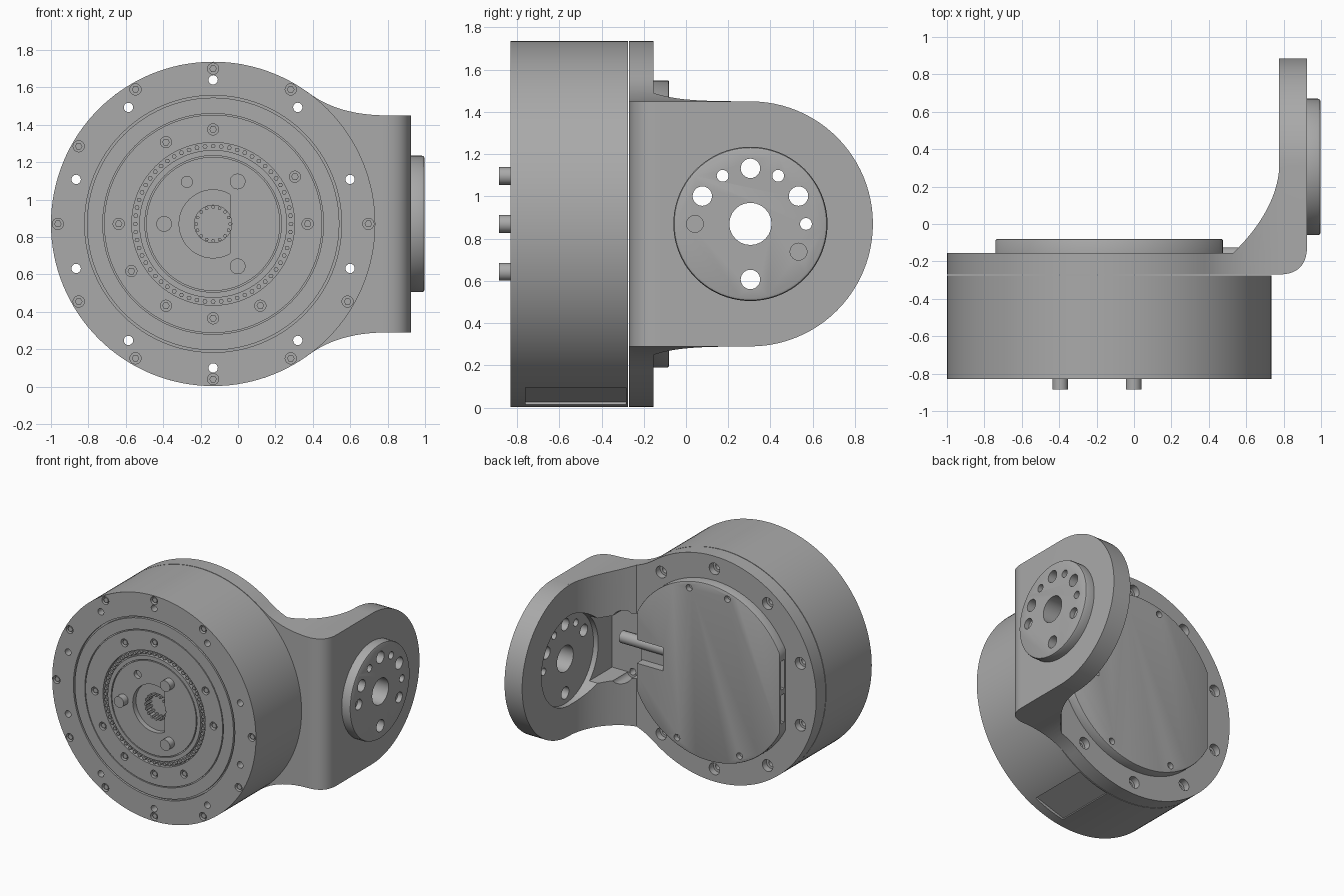
import bpy, bmesh
from math import sin, cos, radians, pi
from mathutils import Vector

if "Cube" in bpy.data.objects:
    bpy.data.objects.remove(bpy.data.objects["Cube"])

grey = bpy.data.materials.new("machined grey")
grey.use_nodes = True
grey.diffuse_color = (0.4, 0.4, 0.4, 1)
grey.node_tree.nodes["Principled BSDF"].inputs["Base Color"].default_value = grey.diffuse_color

CX, CZ, R = -0.133, 0.87, 0.867      # drum axis and radius
FRONT, SEAM, BACK = -0.83, -0.27, -0.155
ARM_Y, ARM_IN, ARM_OUT = 0.305, 0.775, 0.925


def prism(name, pts, axis, lo, hi, bevel=0):
    """Extrude a 2D outline along an axis."""
    place = {"x": lambda u, v, t: (t, u, v), "y": lambda u, v, t: (u, t, v),
             "z": lambda u, v, t: (u, v, t)}[axis]
    bm = bmesh.new()
    base = bm.faces.new([bm.verts.new(place(u, v, lo)) for u, v in pts])
    top = bmesh.ops.extrude_face_region(bm, geom=[base])["geom"]
    verts = [g for g in top if isinstance(g, bmesh.types.BMVert)]
    bmesh.ops.translate(bm, verts=verts, vec=Vector(place(0, 0, hi - lo)))
    if bevel:
        rim = {e for v in verts for e in v.link_edges if all(w in verts for w in e.verts)}
        bmesh.ops.bevel(bm, geom=list(rim), offset=bevel, segments=2, profile=0.5, affect="EDGES")
    bmesh.ops.recalc_face_normals(bm, faces=bm.faces)
    mesh = bpy.data.meshes.new(name)
    bm.to_mesh(mesh)
    bm.free()
    mesh.materials.append(grey)
    ob = bpy.data.objects.new(name, mesh)
    bpy.context.collection.objects.link(ob)
    return ob


def polar(r, deg, c=(CX, CZ)):
    return (c[0] + r * cos(radians(deg)), c[1] + r * sin(radians(deg)))


def circle(r, c=(CX, CZ), n=24):
    return [polar(r, 360 * i / n, c) for i in range(n)]


def box(u0, u1, v0, v1):
    return [(u0, v0), (u1, v0), (u1, v1), (u0, v1)]


def bezier(a, b, c, n=14):
    a, b, c = Vector(a), Vector(b), Vector(c)
    return [tuple(a * (1 - t) ** 2 + b * 2 * t * (1 - t) + c * t * t)
            for t in (i / n for i in range(n + 1))]


def join(name, parts):
    bm = bmesh.new()
    for p in parts:
        bm.from_mesh(p.data)
        bpy.data.objects.remove(p)
    mesh = bpy.data.meshes.new(name)
    bm.to_mesh(mesh)
    bm.free()
    mesh.materials.append(grey)
    ob = bpy.data.objects.new(name, mesh)
    bpy.context.collection.objects.link(ob)
    return ob


def cut(ob, *cutters, op="DIFFERENCE"):
    """Boolean with the joined cutters, then bake the result."""
    tool = join("cutter", cutters)
    mod = ob.modifiers.new("cut", "BOOLEAN")
    mod.operation, mod.solver, mod.object = op, "EXACT", tool
    graph = bpy.context.evaluated_depsgraph_get()
    mesh = bpy.data.meshes.new_from_object(ob.evaluated_get(graph))
    ob.modifiers.clear()
    ob.data = mesh
    bpy.data.objects.remove(tool)


def ring(name, outer, inner, lo, hi):
    ob = prism(name, circle(outer, n=96), "y", lo, hi)
    cut(ob, prism("core", circle(inner, n=96), "y", lo - 0.1, hi + 0.1))
    return ob


def holes(r, pitch, angles, lo, hi, n=16):
    return [prism("hole", circle(r, polar(pitch, a), n), "y", lo, hi) for a in angles]


mount_angles = range(18, 378, 36)
rim_angles = [a for a in range(0, 360, 30) if a != 30]
inner_angles = [0, 30, 90, 120, 180, 210, 240, 270, 300]

# Motor drum with grooves, bolt holes and central recess
drum = prism("motor_drum", circle(R, n=128), "y", FRONT, SEAM - 0.005)
cut(drum, ring("groove", 0.687, 0.675, FRONT - 0.1, FRONT + 0.02),
    ring("groove", 0.59, 0.583, FRONT - 0.1, FRONT + 0.01),
    ring("groove", 0.435, 0.395, FRONT - 0.1, FRONT + 0.03),
    ring("groove", 0.365, 0.358, FRONT - 0.1, FRONT + 0.012))
cut(drum, *holes(0.025, 0.77, mount_angles, -1, 0),
    *holes(0.03, 0.83, rim_angles, -1, FRONT + 0.03),
    *holes(0.03, 0.505, inner_angles, -1, FRONT + 0.03),
    *holes(0.03, 0.265, [122], -1, FRONT + 0.03))
flat_x = CX + 0.09
recess = [p for p in circle(0.182, n=48) if p[0] < flat_x]
recess.sort(key=lambda p: (p[1] >= CZ, p[0] if p[1] < CZ else -p[0]))
recess = [(flat_x, CZ - 0.158)] + sorted(
    [p for p in recess if p[1] < CZ], key=lambda p: -p[0]) + sorted(
    [p for p in recess if p[1] >= CZ], key=lambda p: p[0]) + [(flat_x, CZ + 0.158)]
cut(drum, prism("recess", recess, "y", -1, FRONT + 0.04))
cut(drum, prism("bore", circle(0.1, n=32), "y", -1, FRONT + 0.09))

# Shallow flat pocket low on the drum side
pocket_dir, side_dir = Vector(polar(1, 288, (0, 0))), Vector(polar(1, 18, (0, 0)))
flat = [tuple(Vector((CX, CZ)) + pocket_dir * d + side_dir * s)
        for d, s in ((0.845, -0.13), (0.845, 0.13), (0.95, 0.13), (0.95, -0.13))]
cut(drum, prism("flat", flat, "y", -0.76, -0.285))

# Bearing teeth, hub teeth and screws
teeth = []
for count, r, half, lo, hi in ((60, 0.416, 0.013, FRONT + 0.002, FRONT + 0.05),
                               (16, 0.09, 0.01, FRONT + 0.02, FRONT + 0.1)):
    for i in range(count):
        a = 360 * i / count
        teeth.append(prism("tooth", circle(half, polar(r, a), 6), "y", lo, hi))
join("bearing_teeth", teeth)
join("face_screws", holes(0.02, 0.83, rim_angles, FRONT + 0.008, FRONT + 0.05, 6)
     + holes(0.02, 0.505, inner_angles, FRONT + 0.008, FRONT + 0.05, 6))

# Three drive pins
pins = join("drive_pins", [prism("pin", circle(0.042, polar(0.262, a)), "y", FRONT + 0.02, -0.885)
                           for a in (60, 180, 300)])

# Bracket: L section trimmed by its front and side outlines
section = [(-1.1, SEAM)] + bezier((ARM_OUT - 0.15, SEAM), (ARM_OUT, SEAM), (ARM_OUT, SEAM + 0.15)) \
    + [(ARM_OUT, 1), (ARM_IN, 1)] \
    + bezier((ARM_IN, 0.28), (0.75, 0.06), (0.53, BACK), 20) + [(-1.1, BACK)]
bracket = prism("bracket", section, "z", -0.1, 1.9)
half = 0.58
upper = bezier(polar(R, 54), (0.537, CZ + half), (0.8, CZ + half)) + [(1.2, CZ + half)]
lower = [(x, 2 * CZ - z) for x, z in reversed(upper)]
outline = upper + lower + [polar(R, -54 - i * 252 / 90) for i in range(1, 90)]
cut(bracket, prism("front_trim", outline, "y", -0.5, 1.2), op="INTERSECT")
side = [(-0.5, -0.3), (ARM_Y - 0.01, -0.3)] \
    + [polar(half, -90 + i * 180 / 48, (ARM_Y, CZ)) for i in range(49)] \
    + [(ARM_Y - 0.01, 2), (-0.5, 2)]
cut(bracket, prism("side_trim", side, "x", -2, 2), op="INTERSECT")

# Bracket corner pocket, mounting holes and inner arm recess
cut(bracket, prism("pocket", box(0.49, ARM_IN, CZ - 0.25, CZ + 0.25), "y", -0.21, 0.29))
cut(bracket, prism("arm_recess", circle(0.345, (ARM_Y, CZ), 64), "x", 0.7, ARM_IN + 0.04))
cut(bracket, *holes(0.025, 0.77, mount_angles, -0.4, 0.1))
cut(bracket, *holes(0.045, 0.77, mount_angles, BACK - 0.05, 0.05))

# Output disc on the arm
disc = prism("output_disc", circle(0.365, (ARM_Y, CZ), 80), "x", ARM_OUT - 0.005, 0.998, 0.015)


def arm_holes(lo):
    spec = [(0.1, 0, 0)] + [(0.046, 0.263, a) for a in (30, 90, 150, 270)] \
        + [(0.028, 0.263, a) for a in (0, 60, 120)]
    return [prism("hole", circle(r, polar(p, a, (ARM_Y, CZ))), "x", lo, 1.2) for r, p, a in spec]


cut(bracket, *arm_holes(0.5))
cut(disc, *arm_holes(0.5))
cut(disc, *[prism("blind", circle(0.04, polar(0.263, a, (ARM_Y, CZ))), "x", 0.96, 1.2)
            for a in (180, 330)])

# Rear cover with side flats, screw holes, cable notch and edge slots
cover_pts = [(min(max(x, -0.74), 0.475), z) for x, z in circle(0.68, n=120)]
cover_pts = list(dict.fromkeys(cover_pts))
cover = prism("rear_cover", cover_pts, "y", BACK - 0.005, -0.08, 0.008)
cut(cover, prism("notch", box(0.25, 0.6, CZ - 0.09, CZ + 0.09), "y", -0.15, 0),
    *holes(0.025, 0.63, [75, 105, 245, 295], -0.12, 0),
    *[prism("slot", box(-0.8, -0.71, z, z + 0.22), "y", -0.14, -0.1) for z in (CZ - 0.24, CZ + 0.02)])

# Cable running from the cover into the pocket
cable = prism("cable", circle(0.045, (-0.17, CZ + 0.03), 20), "x", 0.25, 0.66)

# Smooth the round surfaces, keep machined edges sharp
bpy.ops.object.select_all(action="DESELECT")
for ob in bpy.context.collection.objects:
    if ob.type == "MESH" and grey.name in ob.data.materials:
        ob.select_set(True)
        bpy.context.view_layer.objects.active = ob
bpy.ops.object.shade_smooth_by_angle(angle=radians(30))
